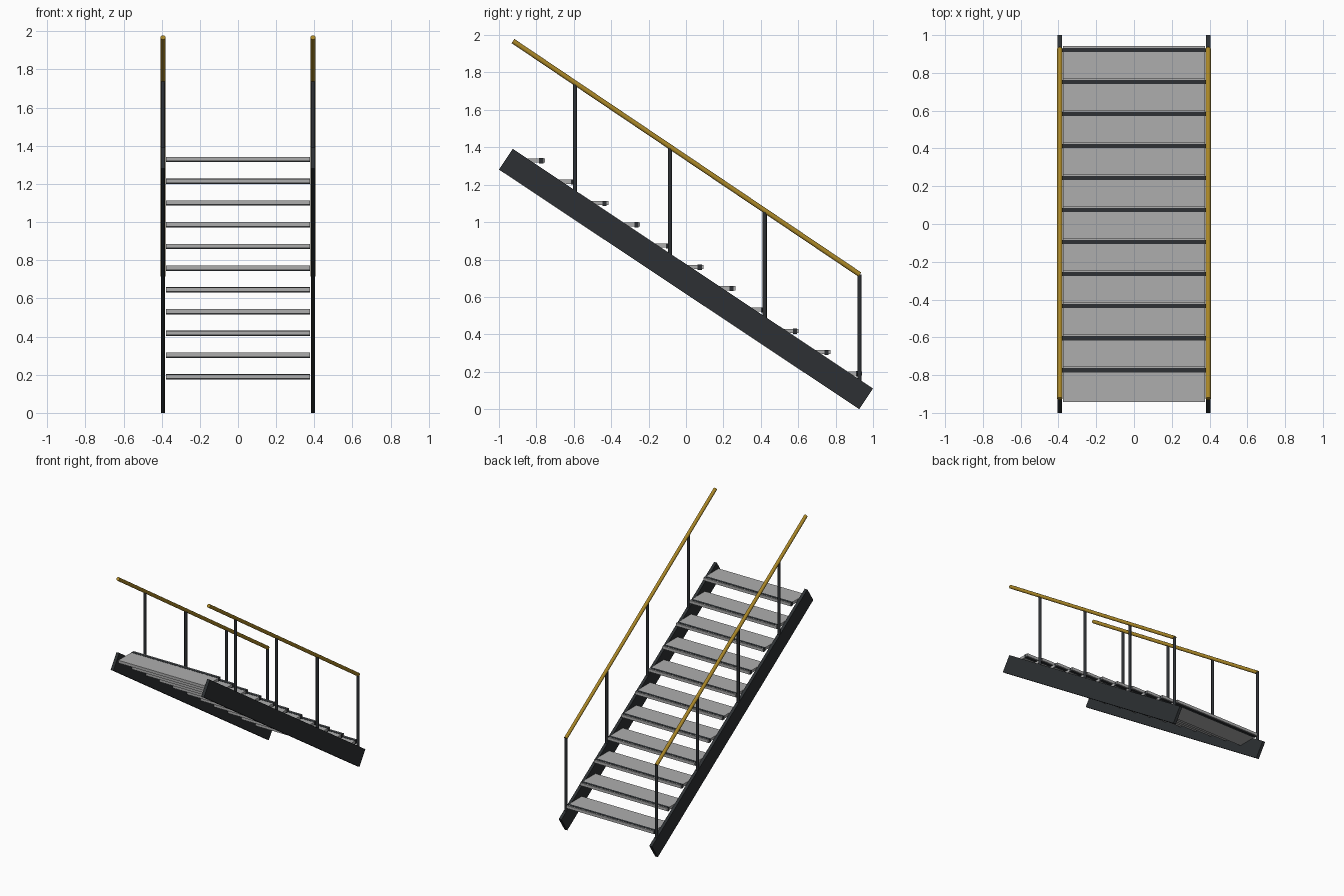
import bpy, math
from mathutils import Vector

if "Cube" in bpy.data.objects:
    bpy.data.objects.remove(bpy.data.objects["Cube"])


def material(name, rgb):
    m = bpy.data.materials.new(name)
    m.diffuse_color = (*rgb, 1)
    m.use_nodes = True
    m.node_tree.nodes["Principled BSDF"].inputs["Base Color"].default_value = m.diffuse_color
    return m


STEEL = material("dark_steel", (0.026, 0.030, 0.033))
POST = material("post_steel", (0.026, 0.029, 0.033))
GOLD = material("handrail_gold", (0.40, 0.24, 0.02))
TREAD = material("tread_grey", (0.42, 0.42, 0.42))


def box(name, loc, size, mat, rot_x=0):
    bpy.ops.mesh.primitive_cube_add(size=1, location=loc, rotation=(rot_x, 0, 0))
    o = bpy.context.object
    o.name = name
    o.scale = size
    bpy.ops.object.transform_apply(location=False, rotation=False, scale=True)
    o.data.materials.append(mat)
    return o


def rod(name, a, b, radius, mat, sides=16):
    a, b = Vector(a), Vector(b)
    bpy.ops.mesh.primitive_cylinder_add(vertices=sides, radius=radius,
                                        depth=(b - a).length, location=(a + b) / 2)
    o = bpy.context.object
    o.name = name
    o.rotation_euler = (b - a).to_track_quat('Z', 'Y').to_euler()
    o.data.materials.append(mat)
    bpy.ops.object.shade_smooth_by_angle()
    return o


SLOPE = 0.665
X = 0.393
ANGLE = math.atan(SLOPE)
WIDTH = 0.133
LENGTH = (2 - WIDTH * math.sin(ANGLE)) / math.cos(ANGLE)
MID_Z = (LENGTH * math.sin(ANGLE) + WIDTH * math.cos(ANGLE)) / 2

# rail line falls towards +y
RAIL_TOP, RAIL_LOW = (-0.925, 1.968), (0.929, 0.720)


def rail_z(y):
    t = (y - RAIL_TOP[0]) / (RAIL_LOW[0] - RAIL_TOP[0])
    return RAIL_TOP[1] + t * (RAIL_LOW[1] - RAIL_TOP[1])


for side, s in (("left", -1), ("right", 1)):
    # sloping side stringer
    box(f"{side}_stringer", (s * X, 0, MID_Z), (0.023, LENGTH, WIDTH), STEEL, -ANGLE)
    # handrail
    rod(f"{side}_handrail", (s * X, *RAIL_TOP), (s * X, *RAIL_LOW), 0.0135, GOLD)
    # vertical posts, set into the stringer
    for i in range(4):
        y = -0.593 + i * 0.507
        rod(f"{side}_post_{i + 1}", (s * X, y, MID_Z - SLOPE * y + 0.02),
            (s * X, y, rail_z(y)), 0.011, POST)

# treads, each with a dark nosing bar set through it near the low edge
for i in range(11):
    y = 0.847 - i * 0.1695
    z = 0.190 + i * 0.1139
    box(f"tread_{i + 1}", (0, y, z + 0.001), (0.754, 0.189, 0.022), TREAD)
    box(f"nosing_bar_{i + 1}", (0, y + 0.074, z - 0.001), (0.755, 0.022, 0.028), STEEL)
